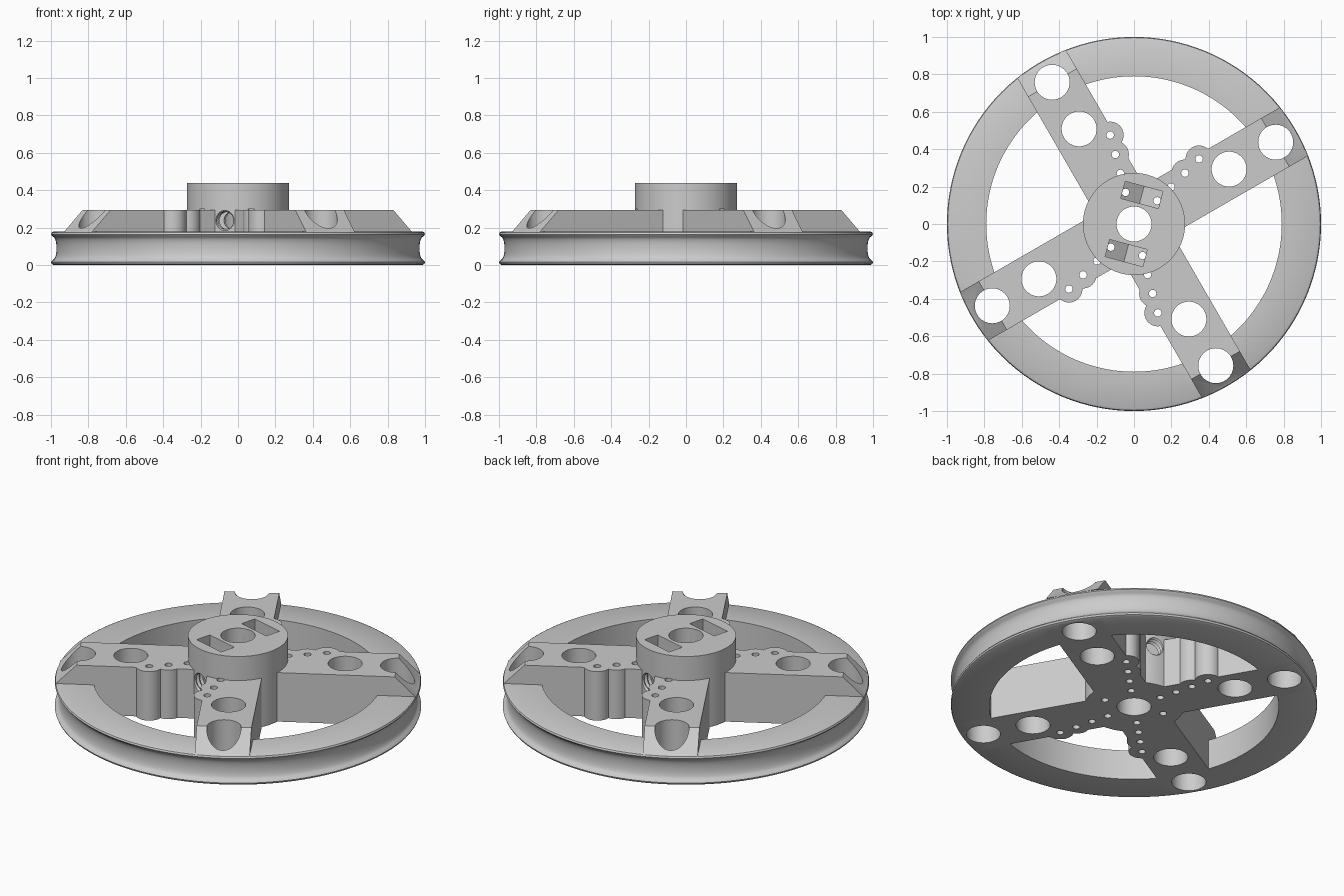
import bpy, bmesh, math
from mathutils import Matrix

if "Cube" in bpy.data.objects:
    bpy.data.objects.remove(bpy.data.objects["Cube"], do_unlink=True)

grey = bpy.data.materials.new("plain_grey")
grey.use_nodes = True
GREY = (0.6, 0.6, 0.6, 1)
grey.diffuse_color = GREY
grey.node_tree.nodes["Principled BSDF"].inputs["Base Color"].default_value = GREY

RIM_Z, SPOKE_Z, HUB_Z = 0.18, 0.295, 0.44


def finish(name, bm):
    bmesh.ops.recalc_face_normals(bm, faces=bm.faces)
    mesh = bpy.data.meshes.new(name)
    bm.to_mesh(mesh)
    bm.free()
    mesh.materials.append(grey)
    obj = bpy.data.objects.new(name, mesh)
    bpy.context.collection.objects.link(obj)
    return obj


def lathe(name, profile, closed, steps=128):
    """Spin an (r, z) profile around the z axis."""
    bm = bmesh.new()
    vs = [bm.verts.new((r, 0, z)) for r, z in profile]
    pairs = list(zip(vs, vs[1:])) + ([(vs[-1], vs[0])] if closed else [])
    edges = [bm.edges.new(p) for p in pairs]
    bmesh.ops.spin(bm, geom=vs + edges, cent=(0, 0, 0), axis=(0, 0, 1),
                   angle=math.tau, steps=steps, use_merge=True)
    bmesh.ops.remove_doubles(bm, verts=bm.verts, dist=1e-5)
    return finish(name, bm)


def cylinder(name, x, y, radius, z0, z1, segments=40):
    bm = bmesh.new()
    bmesh.ops.create_cone(bm, cap_ends=True, segments=segments,
                          radius1=radius, radius2=radius, depth=z1 - z0,
                          matrix=Matrix.Translation((x, y, (z0 + z1) / 2)))
    return finish(name, bm)


def slab(name, outline, y0, y1, degrees):
    """Extrude an (x, z) outline from y0 to y1, then turn it about z."""
    bm = bmesh.new()
    face = bm.faces.new([bm.verts.new((x, y0, z)) for x, z in outline])
    grown = bmesh.ops.extrude_face_region(bm, geom=[face])["geom"]
    moved = [v for v in grown if isinstance(v, bmesh.types.BMVert)]
    bmesh.ops.translate(bm, verts=moved, vec=(0, y1 - y0, 0))
    bm.transform(Matrix.Rotation(math.radians(degrees), 4, "Z"))
    return finish(name, bm)


def polar(radius, degrees):
    a = math.radians(degrees)
    return radius * math.cos(a), radius * math.sin(a)


def combine(base, tool, operation):
    mod = base.modifiers.new("combine", "BOOLEAN")
    mod.operation, mod.solver, mod.object = operation, "EXACT", tool
    bpy.context.view_layer.objects.active = base
    bpy.ops.object.modifier_apply(modifier=mod.name)
    bpy.data.objects.remove(tool, do_unlink=True)


# Rim with rounded lips and a concave groove round the outside
groove = [(1.0 - 0.03 * math.cos(t) ** 0.7, 0.09 + 0.064 * math.sin(t))
          for t in (math.radians(d) for d in range(-80, 81, 16))]
profile = ([(0.79, 0), (0.985, 0), (0.996, 0.006), (1, 0.016)] + groove
           + [(1, 0.164), (0.996, 0.174), (0.985, RIM_Z), (0.79, RIM_Z)])
wheel = lathe("pulley_wheel", profile, True)

# Two crossing bars give four spokes with sloped ends
half = [(0.88, 0), (0.88, 0.17), (0.988, 0.177), (0.872, SPOKE_Z)]
bar = half + [(-x, z) for x, z in reversed(half)]
for angle in (30, 120):
    combine(wheel, slab("spoke_bar", bar, -0.15, 0.15, angle), "UNION")

# Hub
combine(wheel, cylinder("hub", 0, 0, 0.273, 0, HUB_Z, 96), "UNION")

# Round bosses along the sides of the spokes
ARMS = (45, 105, 225, 285)
for angle in ARMS:
    for radius in (0.385, 0.492):
        x, y = polar(radius, angle)
        combine(wheel, cylinder("boss", x, y, 0.072, 0, SPOKE_Z), "UNION")

# Centre bore and large spoke holes
combine(wheel, cylinder("bore", 0, 0, 0.094, -0.1, 0.6, 48), "DIFFERENCE")
for angle in (30, 120, 210, 300):
    for radius in (0.587, 0.875):
        x, y = polar(radius, angle)
        combine(wheel, cylinder("hole", x, y, 0.0935, -0.1, 0.5), "DIFFERENCE")

# Small mounting holes, blind beneath the hub
spots = [(r, a) for a in ARMS for r in (0.28, 0.385, 0.492)]
spots += [(0.175, a) for a in range(45, 405, 60)]
for radius, angle in spots:
    x, y = polar(radius, angle)
    combine(wheel, cylinder("pin_hole", x, y, 0.02, -0.1, SPOKE_Z + 0.005, 16),
            "DIFFERENCE")

# Nut pockets with pointed floors, and threaded screw holes meeting them
SCREW_Z = 0.238
pocket = [(-0.104, 0.6), (-0.104, SCREW_Z - 0.06), (0, SCREW_Z - 0.12),
          (0.104, SCREW_Z - 0.06), (0.104, 0.6)]
thread = [(0, 0.05)] + [(0.046 if i % 2 else 0.056, 0.05 + i * 0.0125)
                        for i in range(21)] + [(0, 0.3)]
for turn in (0, 180):
    combine(wheel, slab("nut_pocket", pocket, 0.114, 0.208, turn - 15),
            "DIFFERENCE")
    screw = lathe("screw_hole", thread, False, 32)
    screw.data.transform(Matrix.Translation((0, 0, SCREW_Z))
                         @ Matrix.Rotation(math.radians(75 + turn), 4, "Z")
                         @ Matrix.Rotation(math.radians(90), 4, "Y"))
    combine(wheel, screw, "DIFFERENCE")

# Smooth curved walls, keep the machined edges crisp
bpy.ops.object.select_all(action="DESELECT")
wheel.select_set(True)
bpy.context.view_layer.objects.active = wheel
bpy.ops.object.shade_smooth_by_angle(angle=math.radians(30))
